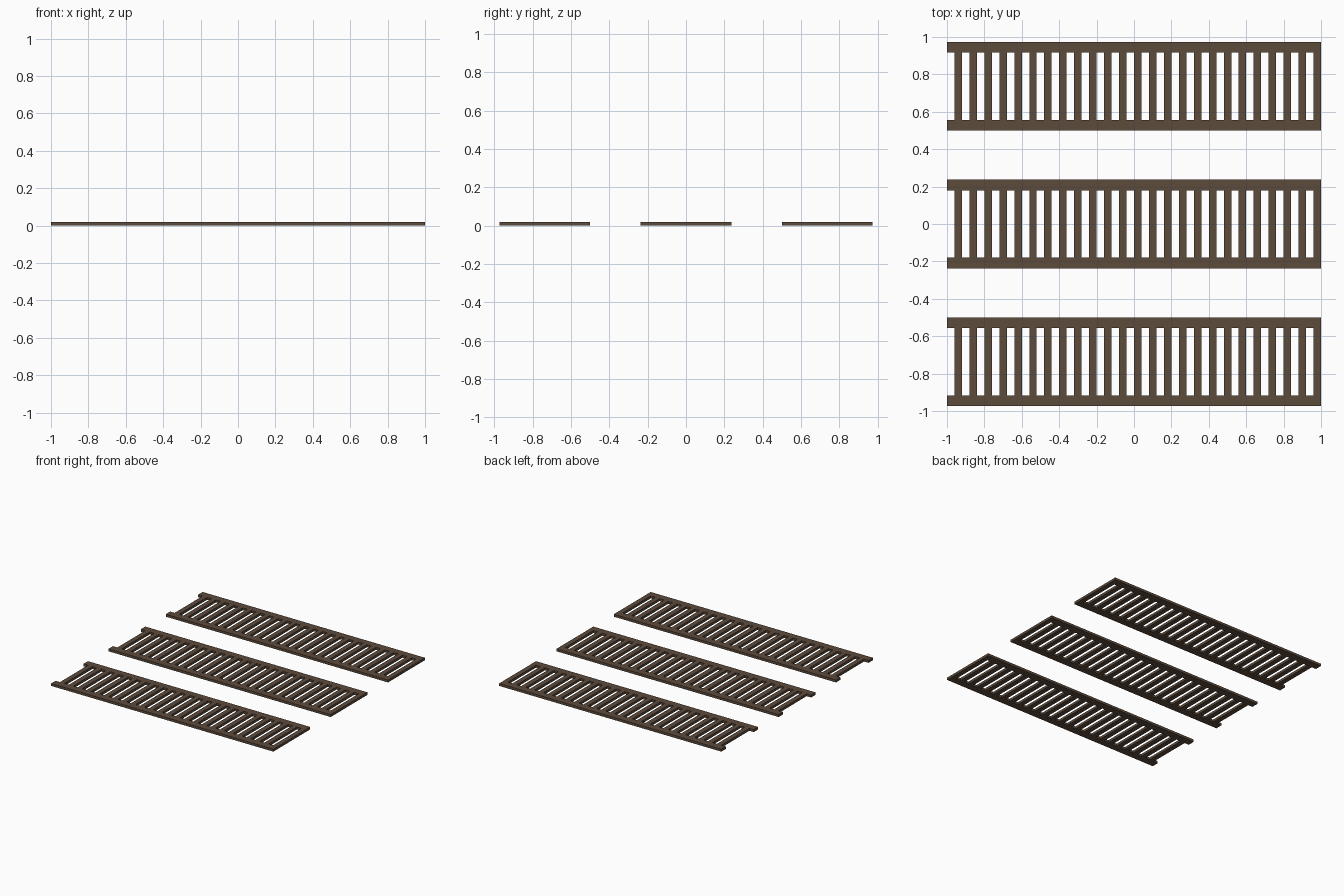
import bpy

if "Cube" in bpy.data.objects:
    bpy.data.objects.remove(bpy.data.objects["Cube"])

wood = bpy.data.materials.new("dark_wood")
wood.diffuse_color = (0.11, 0.07, 0.045, 1)
wood.use_nodes = True
wood.node_tree.nodes["Principled BSDF"].inputs["Base Color"].default_value = wood.diffuse_color

H = 0.02          # panel thickness
HALF = 0.237      # half panel depth
RAIL = 0.057      # rail width
SLATS, PITCH, SLAT_W = 25, 0.08, 0.04


def box(name, center, size):
    bpy.ops.mesh.primitive_cube_add(size=1, location=center)
    o = bpy.context.object
    o.name = name
    o.scale = size
    bpy.ops.object.transform_apply(location=False, rotation=False, scale=True)
    o.data.materials.append(wood)
    return o


for label, cy in (("front", -0.737), ("middle", 0), ("back", 0.737)):
    # long side rails
    for side, s in (("near", -1), ("far", 1)):
        box(f"{label}_{side}_rail", (0, cy + s * (HALF - RAIL / 2), H / 2), (2, RAIL, H))
    # cross slats between the rails, the last one flush with the right end
    slat = box(f"{label}_slats", (-1 + SLAT_W * 1.5, cy, H / 2),
               (SLAT_W, 2 * (HALF - RAIL), H))
    arr = slat.modifiers.new("repeat", 'ARRAY')
    arr.count = SLATS
    arr.use_relative_offset = False
    arr.use_constant_offset = True
    arr.constant_offset_displace = (PITCH, 0, 0)
